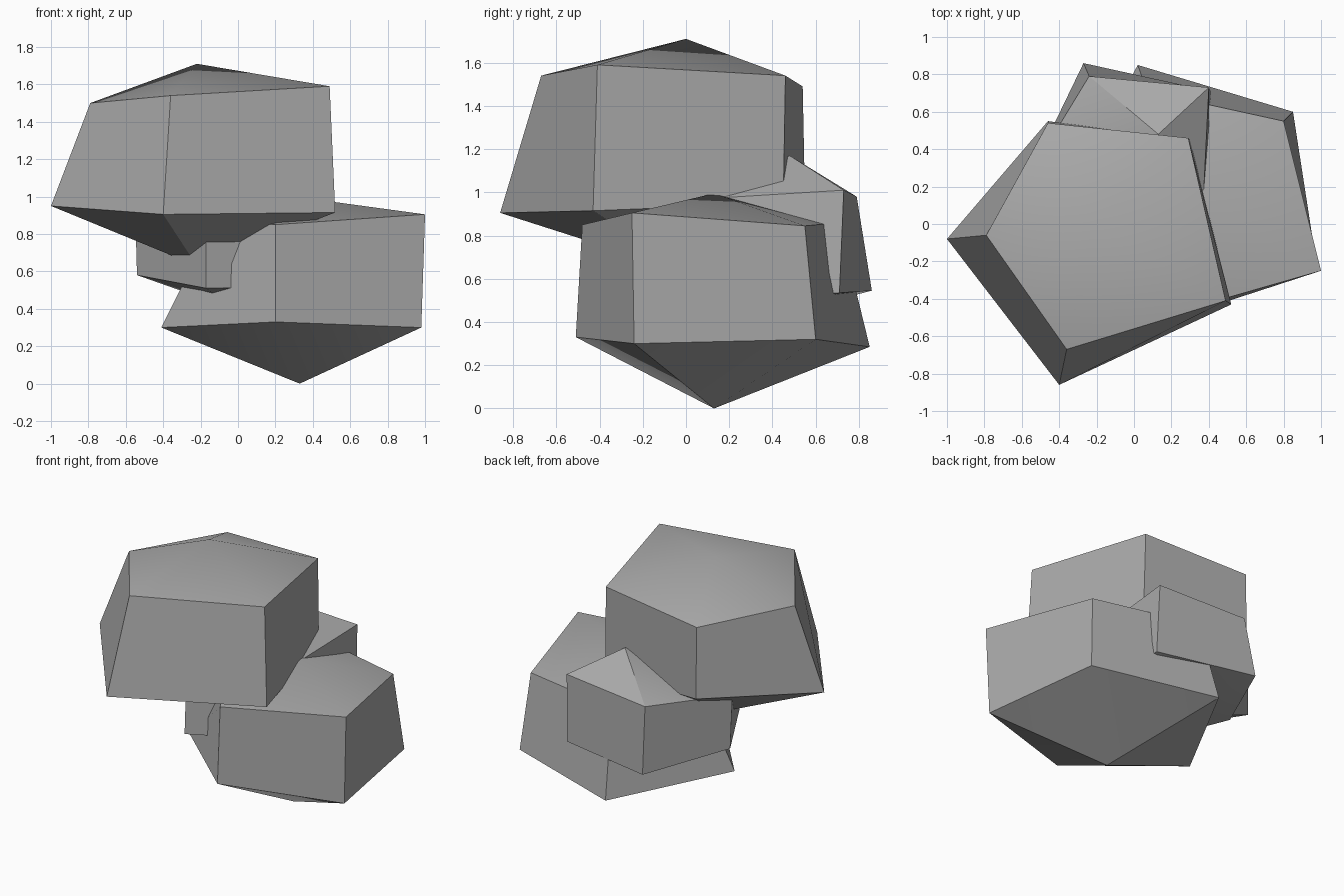
import bpy
import bmesh
import math

# Remove the default object
default_cube = bpy.data.objects.get("Cube")
if default_cube:
    bpy.data.objects.remove(default_cube, do_unlink=True)

# Single stone colour
stone_grey = bpy.data.materials.new("stone_grey")
stone_grey.use_nodes = True
colour = (0.4, 0.4, 0.4, 1.0)
stone_grey.diffuse_color = colour
stone_grey.node_tree.nodes["Principled BSDF"].inputs["Base Color"].default_value = colour


def make_boulder(name, peak, upper_ring, lower_ring, base_tip):
    """Five-sided boulder: a wall between two rings, closed by a shallow cone at each end."""
    bm = bmesh.new()
    top = bm.verts.new(peak)
    bottom = bm.verts.new(base_tip)
    upper = [bm.verts.new(point) for point in upper_ring]
    lower = [bm.verts.new(point) for point in lower_ring]
    count = len(upper)
    for i in range(count):
        j = (i + 1) % count
        bm.faces.new((lower[i], lower[j], upper[j], upper[i]))
        bm.faces.new((upper[i], upper[j], top))
        bm.faces.new((lower[j], lower[i], bottom))
    bmesh.ops.recalc_face_normals(bm, faces=bm.faces)

    mesh = bpy.data.meshes.new(name)
    bm.to_mesh(mesh)
    bm.free()
    mesh.materials.append(stone_grey)
    boulder = bpy.data.objects.new(name, mesh)
    bpy.context.collection.objects.link(boulder)

    # Soft caps, crisp wall edges
    bpy.ops.object.select_all(action="DESELECT")
    boulder.select_set(True)
    bpy.context.view_layer.objects.active = boulder
    bpy.ops.object.shade_smooth_by_angle(angle=math.radians(30))
    return boulder


# Large boulder resting on top
make_boulder(
    "upper_boulder",
    peak=(-0.22, 0, 1.71),
    upper_ring=[(-0.79, -0.06, 1.5), (-0.36, -0.67, 1.54), (0.49, -0.41, 1.59),
                (0.29, 0.46, 1.54), (-0.46, 0.54, 1.49)],
    lower_ring=[(-1, -0.08, 0.95), (-0.4, -0.86, 0.905), (0.52, -0.43, 0.915),
                (0.3, 0.45, 0.95), (-0.46, 0.55, 1.0)],
    base_tip=(-0.22, 0, 0.63),
)

# Boulder standing on the ground
make_boulder(
    "lower_boulder",
    peak=(0.34, 0.13, 0.995),
    upper_ring=[(-0.13, 0.08, 0.86), (0.2, -0.48, 0.85), (1, -0.25, 0.905),
                (0.8, 0.55, 0.845), (0.07, 0.71, 0.86)],
    lower_ring=[(-0.41, 0.055, 0.3), (0.2, -0.51, 0.33), (0.98, -0.24, 0.3),
                (0.85, 0.6, 0.32), (0.02, 0.85, 0.285)],
    base_tip=(0.33, 0.13, 0),
)

# Smaller boulder wedged between them at the back
make_boulder(
    "wedged_boulder",
    peak=(0.13, 0.48, 1.17),
    upper_ring=[(-0.55, 0.28, 0.95), (-0.17, -0.32, 0.92), (0.36, -0.08, 0.96),
                (0.4, 0.73, 1.01), (-0.24, 0.79, 0.98)],
    lower_ring=[(-0.54, 0.29, 0.58), (-0.17, -0.34, 0.51), (0.4, -0.08, 0.52),
                (0.41, 0.71, 0.535), (-0.27, 0.86, 0.545)],
    base_tip=(-0.03, 0.3, 0.4),
)
